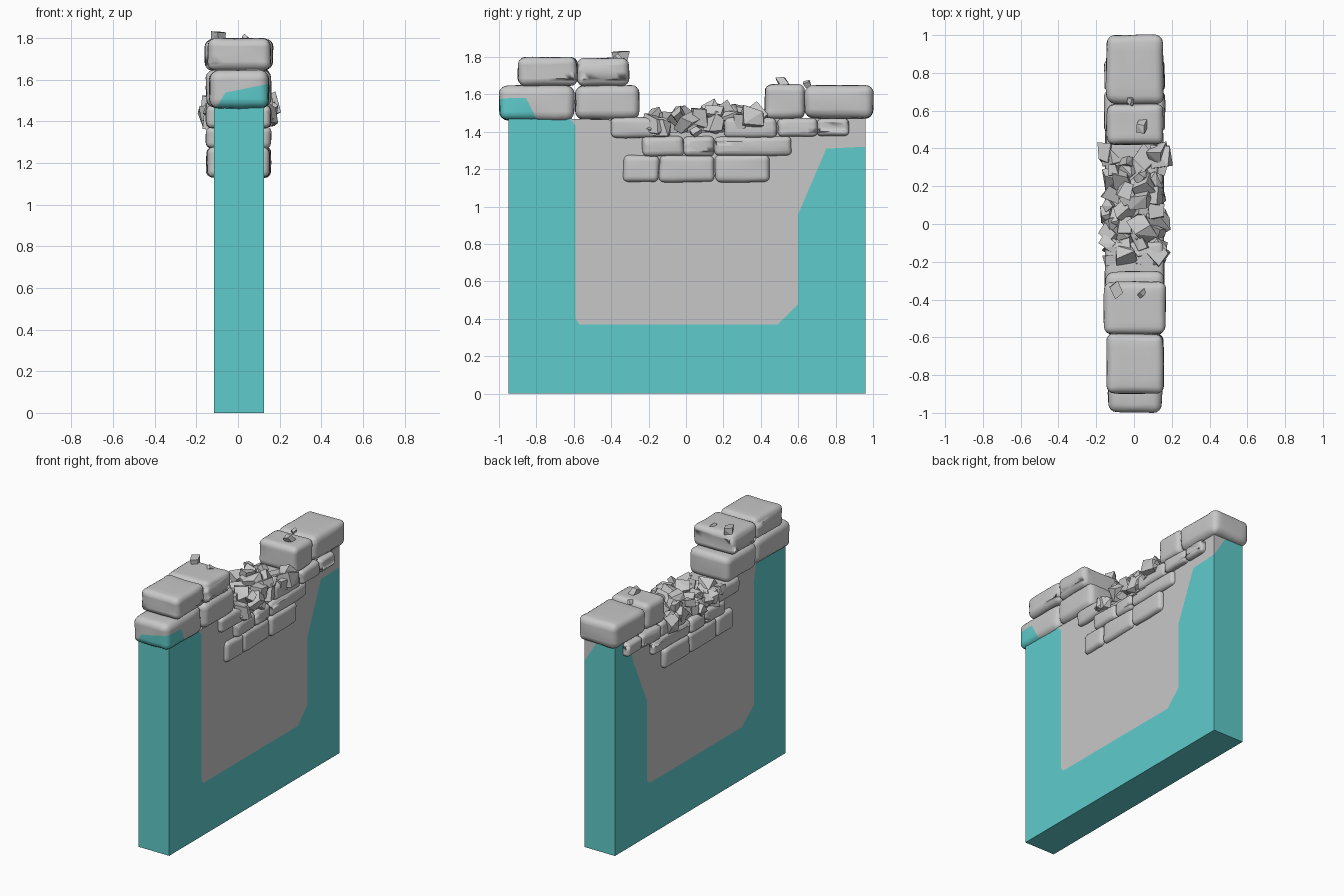
import bpy
import bmesh
import random
from mathutils import Vector, Matrix, noise

random.seed(7)

if "Cube" in bpy.data.objects:
    bpy.data.objects.remove(bpy.data.objects["Cube"], do_unlink=True)


def material(name, color):
    m = bpy.data.materials.new(name)
    m.use_nodes = True
    m.diffuse_color = color
    for n in m.node_tree.nodes:
        if n.type == 'BSDF_PRINCIPLED':
            n.inputs["Base Color"].default_value = color
            n.inputs["Roughness"].default_value = 0.9
    return m


GRAY = material("stone gray", (0.57, 0.575, 0.57, 1))
TEAL = material("teal paint", (0.115, 0.6, 0.6, 1))


def finish(bm, name):
    mesh = bpy.data.meshes.new(name)
    bm.to_mesh(mesh)
    bm.free()
    mesh.materials.append(GRAY)
    mesh.materials.append(TEAL)
    obj = bpy.data.objects.new(name, mesh)
    bpy.context.collection.objects.link(obj)
    return obj


# Wall slab with a broken top edge and bare stone patches on both sides
X0, X1, Y0, Y1, TOP = -0.115, 0.125, -0.95, 0.96, 1.47
broken_top = [(0.42, TOP), (0.2, 1.4), (-0.1, 1.4), (-0.25, 1.46)]
left_border = [(Y1, 1.32), (0.75, 1.31), (0.6, 0.96), (0.6, 0.48), (0.49, 0.37),
               (-0.57, 0.37), (-0.59, 0.4), (-0.59, 1.43), (-0.62, TOP)]
right_border = [(0.8, TOP), (0.76, 1.31), (0.6, 0.96), (0.6, 0.4), (0.57, 0.37),
                (-0.46, 0.37), (-0.6, 0.48), (-0.6, 1.36), (-0.62, TOP)]
base = [(Y0, 0), (Y1, 0)]


def build_wall():
    bm = bmesh.new()

    def face(points, direction, mat):
        f = bm.faces.new([bm.verts.new(p) for p in points])
        f.normal_update()
        if f.normal.dot(Vector(direction)) < 0:
            f.normal_flip()
        f.material_index = mat

    def side(x, pts, mat):
        face([(x, y, z) for y, z in pts], (x, 0, 0), mat)

    corner = [(Y1, TOP)]
    side(X1, base + left_border + [(Y0, TOP)], 1)
    side(X1, corner + broken_top + left_border[::-1], 0)
    side(X0, base + corner + right_border + [(Y0, TOP)], 1)
    side(X0, broken_top + right_border[::-1], 0)
    # front end, underside and top strips
    face([(X0, Y0, 0), (X1, Y0, 0), (X1, Y0, TOP), (X0, Y0, TOP)], (0, -1, 0), 1)
    face([(X0, Y0, 0), (X1, Y0, 0), (X1, Y1, 0), (X0, Y1, 0)], (0, 0, -1), 1)
    strip = corner + broken_top + [(-0.62, TOP), (Y0, TOP)]
    for (ya, za), (yb, zb) in zip(strip, strip[1:]):
        face([(X0, ya, za), (X1, ya, za), (X1, yb, zb), (X0, yb, zb)], (0, 0, 1), 0)
    # back end with one bare corner
    face([(X0, Y1, 0), (X1, Y1, 0), (X1, Y1, 1.32), (0.03, Y1, TOP), (X0, Y1, TOP)],
         (0, 1, 0), 1)
    face([(X1, Y1, 1.32), (X1, Y1, TOP), (0.03, Y1, TOP)], (0, 1, 0), 0)
    bmesh.ops.remove_doubles(bm, verts=bm.verts, dist=0.0001)
    return finish(bm, "wall")


# Worn stone: a subdivided box with rounded edges and a slightly uneven surface
def stone(name, x0, x1, y0, y1, z0, z1, radius, paint=()):
    bm = bmesh.new()
    bmesh.ops.create_cube(bm, size=1)
    size = Vector((x1 - x0, y1 - y0, z1 - z0))
    center = Vector((x0 + x1, y0 + y1, z0 + z1)) / 2
    for v in bm.verts:
        jitter = Vector([random.uniform(0.95, 1) for _ in range(3)])
        v.co = v.co * size * jitter + center
    bmesh.ops.subdivide_edges(bm, edges=bm.edges[:], cuts=3, use_grid_fill=True)
    sharp = [e for e in bm.edges if e.calc_face_angle(0) > 0.8]
    bmesh.ops.bevel(bm, geom=sharp, offset=radius, segments=4, profile=0.5,
                    affect='EDGES', clamp_overlap=True)
    # swell the middle of each face and add unevenness
    for v in bm.verts:
        p = v.co - center
        r = [2 * p[i] / size[i] for i in range(3)]
        swell = 1 + 0.03 * (1 - min(1, sorted(abs(c) for c in r)[1]))
        v.co = center + p * swell + noise.noise_vector(v.co * 11) * 0.005
    # painted corner, cut along the paint edge
    for co, no in paint:
        bmesh.ops.bisect_plane(bm, geom=bm.verts[:] + bm.edges[:] + bm.faces[:],
                               plane_co=co, plane_no=no)
    for f in bm.faces:
        f.smooth = True
        c = f.calc_center_median()
        if paint and all((c - Vector(co)).dot(Vector(no)) < 0 for co, no in paint):
            f.material_index = 1
    bmesh.ops.recalc_face_normals(bm, faces=bm.faces)
    return finish(bm, name)


# Angular broken rock
def rock(name, center, size):
    bm = bmesh.new()
    bmesh.ops.create_cube(bm, size=1)
    bmesh.ops.delete(bm, geom=bm.faces[:], context='FACES_ONLY')
    bmesh.ops.delete(bm, geom=bm.edges[:], context='EDGES_FACES')
    if not bm.verts:
        for i in range(8):
            bm.verts.new((i % 2 - 0.5, i // 2 % 2 - 0.5, i // 4 - 0.5))
    stretch = Vector([random.uniform(0.65, 1.15) for _ in range(3)])
    for v in bm.verts:
        v.co += Vector([random.uniform(-0.2, 0.2) for _ in range(3)])
        v.co = v.co * stretch * size
    hull = bmesh.ops.convex_hull(bm, input=bm.verts[:])
    loose = [g for g in hull["geom_interior"] if isinstance(g, bmesh.types.BMVert)]
    bmesh.ops.delete(bm, geom=loose, context='VERTS')
    bmesh.ops.dissolve_limit(bm, angle_limit=0.25, verts=bm.verts[:], edges=bm.edges[:])
    for k in 'XYZ':
        bmesh.ops.rotate(bm, verts=bm.verts[:],
                         matrix=Matrix.Rotation(random.uniform(0, 6), 3, k))
    bmesh.ops.translate(bm, verts=bm.verts[:], vec=center)
    bmesh.ops.recalc_face_normals(bm, faces=bm.faces)
    return finish(bm, name)


build_wall()

# Cap stones along the top
paint_edges = [((0, 0, 1.55), (-0.2, 0, 1)),
               ((0, 0, 1.645), (-1.75, 0, 1)),
               ((0, -0.8, 1.47), (0, 2, 1))]
stone("front_cap_end", -0.14, 0.15, -1.0, -0.595, 1.46, 1.648, 0.042, paint_edges)
stone("front_cap_inner", -0.155, 0.16, -0.595, -0.248, 1.465, 1.65, 0.04)
stone("front_upper_cap_end", -0.147, 0.158, -0.9, -0.58, 1.645, 1.8, 0.038)
stone("front_upper_cap_inner", -0.163, 0.168, -0.585, -0.303, 1.645, 1.795, 0.038)
stone("back_cap_inner", -0.148, 0.155, 0.42, 0.637, 1.47, 1.655, 0.035)
stone("back_cap_end", -0.15, 0.158, 0.632, 1.005, 1.47, 1.65, 0.042)

# Exposed brick courses: bottom, top, then the brick ends along y
courses = [
    ("upper_brick", 1.368, 1.478, [(-0.405, -0.093), (0.203, 0.488)]),
    ("upper_back_brick", 1.375, 1.472, [(0.487, 0.705), (0.7, 0.872)]),
    ("middle_brick", 1.27, 1.377, [(-0.237, -0.01), (-0.013, 0.155), (0.15, 0.57)]),
    ("lower_brick", 1.13, 1.275, [(-0.337, -0.143), (-0.147, 0.157), (0.153, 0.45)]),
]
for name, z0, z1, ends in courses:
    for y0, y1 in ends:
        bulge = random.uniform(0, 0.012)
        stone(name, -0.15 - bulge, 0.155 + bulge, y0, y1, z0, z1, 0.026)

# Rubble heaped in the gap
for row in range(13):
    for x in (-0.125, -0.045, 0.045, 0.125):
        y = -0.2 + row * 0.048 + random.uniform(-0.025, 0.025)
        lift = 0.03 if 0.1 < y < 0.35 else 0
        z = 1.425 + lift + random.uniform(-0.015, 0.06)
        rock("rubble", (x + random.uniform(-0.02, 0.02), y, z), random.uniform(0.06, 0.105))

# Pebbles resting on the caps
for x, y, z, s in [(-0.09, -0.35, 1.8, 0.05), (0.04, -0.37, 1.795, 0.03),
                   (0.045, 0.515, 1.66, 0.05), (-0.02, 0.65, 1.655, 0.033),
                   (0.16, 0.33, 1.49, 0.04), (0.15, 0.05, 1.4, 0.05)]:
    rock("pebble", (x, y, z), s)
